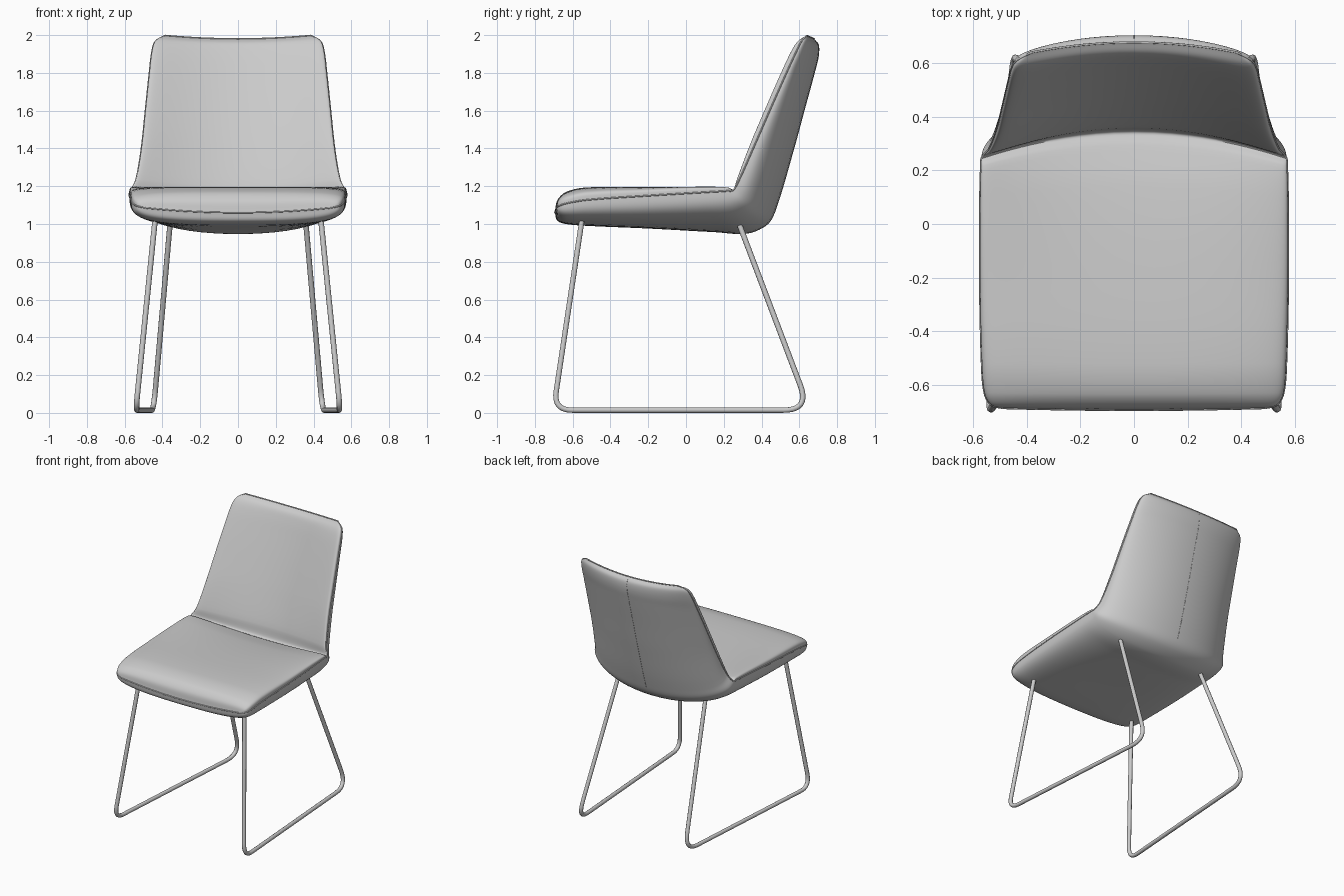
import bpy, bmesh
from mathutils import Vector

if "Cube" in bpy.data.objects:
    bpy.data.objects.remove(bpy.data.objects["Cube"])

# Upholstery stations from front lip to top of back, in the y-z plane:
# half width, seam edge y,z, inner centre y,z, cushion bulge y,z, outer centre y,z
ST = [
    (0.490, -0.687, 1.085, -0.694, 1.060, 0.000, 0.000, -0.694, 1.060),
    (0.535, -0.674, 1.095, -0.682, 1.125, 0.000, 0.040, -0.682, 1.018),
    (0.558, -0.630, 1.110, -0.635, 1.170, 0.000, 0.058, -0.635, 1.000),
    (0.568, -0.520, 1.128, -0.520, 1.194, 0.000, 0.066, -0.520, 0.990),
    (0.575, -0.200, 1.150, -0.200, 1.190, 0.000, 0.054, -0.200, 0.976),
    (0.574, 0.100, 1.168, 0.140, 1.165, 0.000, 0.046, 0.150, 0.957),
    (0.571, 0.215, 1.175, 0.295, 1.135, 0.000, 0.034, 0.330, 0.950),
    (0.567, 0.250, 1.180, 0.345, 1.120, -0.004, 0.006, 0.435, 1.000),
    (0.540, 0.282, 1.235, 0.362, 1.205, -0.026, 0.006, 0.482, 1.095),
    (0.510, 0.360, 1.410, 0.428, 1.405, -0.042, 0.014, 0.568, 1.385),
    (0.490, 0.443, 1.600, 0.498, 1.600, -0.044, 0.015, 0.625, 1.595),
    (0.469, 0.532, 1.800, 0.573, 1.800, -0.044, 0.015, 0.682, 1.805),
    (0.455, 0.585, 1.915, 0.616, 1.910, -0.040, 0.014, 0.702, 1.890),
    (0.436, 0.612, 1.968, 0.641, 1.956, -0.026, 0.010, 0.702, 1.948),
    (0.385, 0.640, 1.998, 0.678, 1.980, 0.000, 0.000, 0.678, 1.980),
]


def dense(rows, steps):
    """Smooth interpolation through the stations, spaced by distance."""
    t = [0.0]
    for a, b in zip(rows, rows[1:]):
        t.append(t[-1] + sum((p - q) ** 2 for p, q in zip(a, b)) ** 0.5)
    n = len(rows)

    def tangent(i, k):
        a, b = max(i - 1, 0), min(i + 1, n - 1)
        return (rows[b][k] - rows[a][k]) / (t[b] - t[a])

    out = []
    for i in range(n - 1):
        h = t[i + 1] - t[i]
        for s in range(steps):
            f = s / steps
            f2, f3 = f * f, f ** 3
            out.append([(2 * f3 - 3 * f2 + 1) * rows[i][k] + (f3 - 2 * f2 + f) * h * tangent(i, k)
                        + (3 * f2 - 2 * f3) * rows[i + 1][k] + (f3 - f2) * h * tangent(i + 1, k)
                        for k in range(9)])
    out.append(list(rows[-1]))
    return out


N = 22
HALF = [1 - (i / N) ** 3 for i in range(N + 1)]        # 1 .. 0, dense near the edge
ACROSS = HALF + [-u for u in reversed(HALF[:-1])]      # right edge to left edge


def section(r):
    """Closed loop: inner face right to left, then outer face left to right."""
    w = r[0]
    E, I, C, O = (Vector((0, r[k], r[k + 1])) for k in (1, 3, 5, 7))
    K = I - E - C

    def pt(u, bulge, n):
        d = max(0.0, 1 - abs(u) ** n) ** (1 / n)
        return E + K * (1 - u * u) + bulge * d + Vector((w * u, 0, 0))

    inner = [pt(u, C, 5) for u in ACROSS]
    outer = [pt(u, O - E - K, 3.3) for u in reversed(ACROSS)]
    return inner + outer[1:-1]


def smooth(ob, convert=False):
    bpy.ops.object.select_all(action='DESELECT')
    ob.select_set(True)
    bpy.context.view_layer.objects.active = ob
    if convert:
        bpy.ops.object.convert(target='MESH')
    bpy.ops.object.shade_smooth_by_angle(angle=0.7)


def tube(name, pts, radius, cyclic=False):
    cu = bpy.data.curves.new(name, 'CURVE')
    cu.dimensions = '3D'
    cu.bevel_depth = radius
    cu.bevel_resolution = 3
    cu.use_fill_caps = True
    sp = cu.splines.new('POLY')
    sp.points.add(len(pts) - 1)
    for p, co in zip(sp.points, pts):
        p.co = (*co, 1)
    sp.use_cyclic_u = cyclic
    ob = bpy.data.objects.new(name, cu)
    bpy.context.collection.objects.link(ob)
    smooth(ob, convert=True)


# Upholstered seat and back, one lofted body
loops = [section(r) for r in dense(ST, 6)]
bm = bmesh.new()
rings = [[bm.verts.new(p) for p in lp] for lp in loops]
m = len(loops[0])
for a, b in zip(rings, rings[1:]):
    for j in range(m):
        k = (j + 1) % m
        bm.faces.new((a[j], a[k], b[k], b[j]))
bmesh.ops.remove_doubles(bm, verts=bm.verts, dist=0.00005)
bmesh.ops.recalc_face_normals(bm, faces=bm.faces)
me = bpy.data.meshes.new("upholstered_seat")
bm.to_mesh(me)
bm.free()
seat = bpy.data.objects.new("upholstered_seat", me)
bpy.context.collection.objects.link(seat)
smooth(seat)

# Seam piping around the edge of the cushion
L = len(ACROSS) - 1
edge = [lp[0] for lp in loops] + loops[-1][1:L]
edge += [lp[L] for lp in reversed(loops)] + loops[0][1:L][::-1]
tube("edge_piping", edge, 0.004, cyclic=True)

# Fine vertical seam down the middle of the back
tube("back_seam", [lp[L + N] for lp in loops[46:-3]], 0.0012)


def fillet(a, c, b, cut, steps=10):
    """Rounded corner at c between a and b."""
    p, q = c + (a - c).normalized() * cut, c + (b - c).normalized() * cut
    return [p * (1 - f) ** 2 + c * 2 * f * (1 - f) + q * f * f
            for f in (i / steps for i in range(steps + 1))]


# Sled legs, one bent tube per side
for side, label in ((1, "right"), (-1, "left")):
    A, B, C, D = (Vector((x * side, y, z)) for x, y, z in (
        (0.437, -0.548, 1.04), (0.541, -0.702, 0.0145),
        (0.447, 0.655, 0.0145), (0.357, 0.270, 1.03)))
    path = [A] + fillet(A, B, C, 0.10) + fillet(B, C, D, 0.14) + [D]
    tube("sled_leg_" + label, path, 0.0145)
